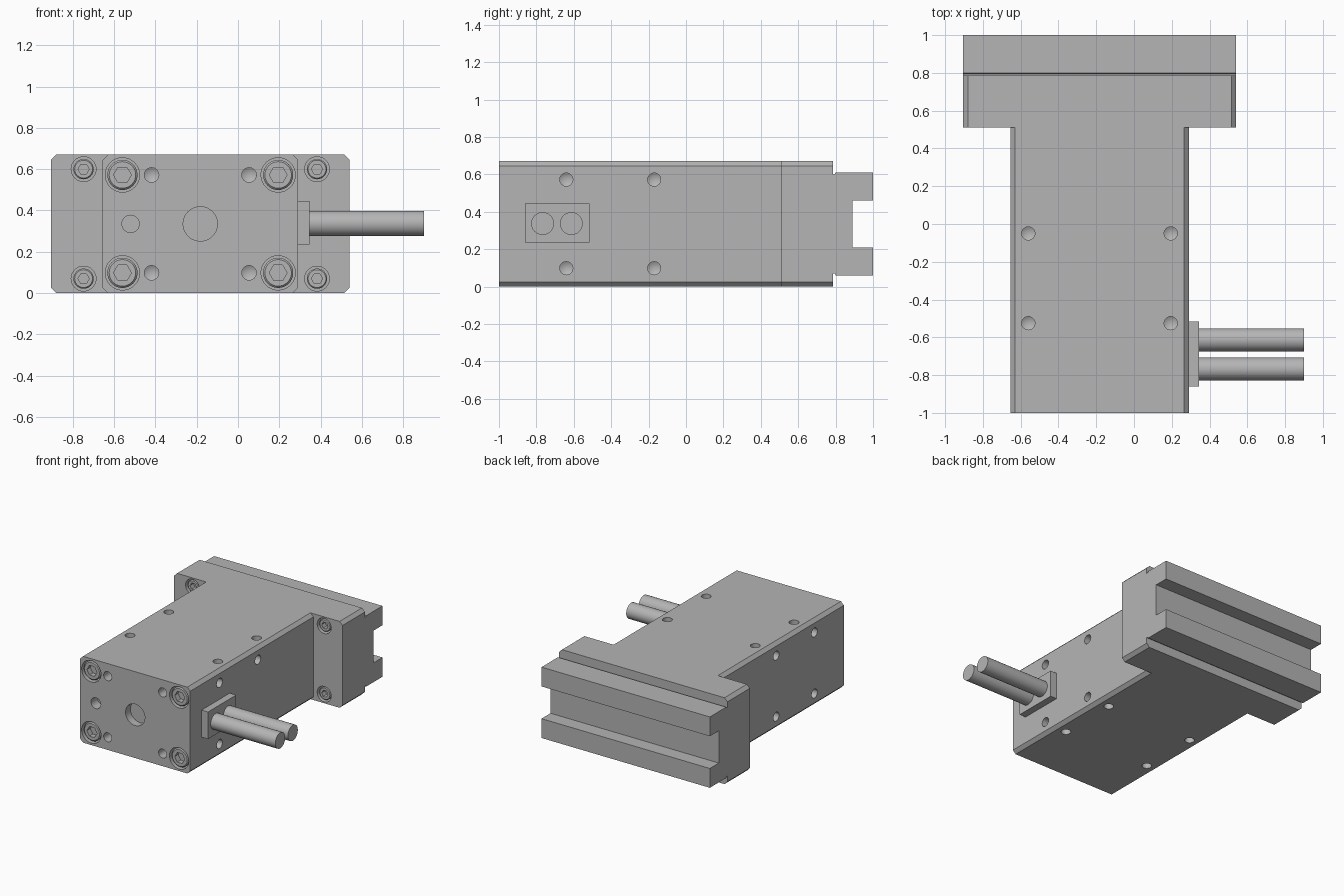
import bpy, bmesh, math
from mathutils import Vector

if "Cube" in bpy.data.objects:
    bpy.data.objects.remove(bpy.data.objects["Cube"], do_unlink=True)

steel = bpy.data.materials.new("steel grey")
steel.use_nodes = True
GREY = (0.46, 0.46, 0.46, 1)
steel.diffuse_color = GREY
steel.node_tree.nodes["Principled BSDF"].inputs["Base Color"].default_value = GREY


def finish(bm, name, helper=False):
    bmesh.ops.recalc_face_normals(bm, faces=bm.faces)
    mesh = bpy.data.meshes.new(name)
    bm.to_mesh(mesh)
    bm.free()
    mesh.materials.append(steel)
    obj = bpy.data.objects.new(name, mesh)
    bpy.context.collection.objects.link(obj)
    obj.hide_render = helper
    return obj


def prism(name, points, offset, helper=False):
    """Extrude a closed outline by the offset vector."""
    bm = bmesh.new()
    face = bm.faces.new([bm.verts.new(p) for p in points])
    out = bmesh.ops.extrude_face_region(bm, geom=[face])["geom"]
    bmesh.ops.translate(bm, vec=offset,
                        verts=[v for v in out if isinstance(v, bmesh.types.BMVert)])
    return finish(bm, name, helper)


def lathe(bm, origin, axis, profile, sides=32):
    """Add a closed solid of (radius, distance along axis) rings."""
    turn = Vector(axis).to_track_quat('Z', 'Y')
    rings = []
    for r, d in profile:
        angles = [2 * math.pi * i / sides for i in range(sides)] if r else [0]
        rings.append([bm.verts.new(Vector(origin) + turn @ Vector(
            (r * math.cos(a), r * math.sin(a), d))) for a in angles])
    for a, b in zip(rings, rings[1:]):
        for i in range(sides):
            j = (i + 1) % sides
            bm.faces.new((a[i], a[j], b[0]) if len(b) == 1 else (a[i], a[j], b[j], b[i]))
    for ring in (rings[0], rings[-1]):
        if len(ring) > 1:
            bm.faces.new(ring)


def boolean(obj, tool, operation):
    mod = obj.modifiers.new(operation.lower(), 'BOOLEAN')
    mod.operation, mod.object, mod.solver = operation, tool, 'EXACT'
    bpy.context.view_layer.objects.active = obj
    bpy.ops.object.modifier_apply(modifier=mod.name)
    bpy.data.objects.remove(tool, do_unlink=True)


def smooth(obj):
    bpy.ops.object.select_all(action='DESELECT')
    obj.select_set(True)
    bpy.context.view_layer.objects.active = obj
    bpy.ops.object.shade_smooth_by_angle(angle=math.radians(30))


HEIGHT, MID, CHAMFER = 0.67, 0.335, 0.025


def chamfered_block(name, x0, x1, y0, y1):
    c, h = CHAMFER, HEIGHT
    outline = [(x0 + c, 0), (x1 - c, 0), (x1, c), (x1, h - c),
               (x1 - c, h), (x0 + c, h), (x0, h - c), (x0, c)]
    return prism(name, [(x, y0, z) for x, z in outline], (0, y1 - y0, 0))


# Main housing with the wide mounting flange
X0, X1 = -0.655, 0.29
CX = (X0 + X1) / 2
FX0, FX1 = -0.905, 0.54
FRONT, FLANGE, STEP = -1, 0.51, 0.785
housing = chamfered_block("housing", X0, X1, FRONT, 0.65)
boolean(housing, chamfered_block("flange", FX0, FX1, FLANGE, STEP), 'UNION')

# Slotted rail across the back, mirrored about the middle height
half = [(0.77, 0.265), (0.795, 0.265), (0.80, 0.275), (1, 0.275), (1, 0.125), (0.89, 0.125)]
outline = [(y, MID + z) for y, z in half] + [(y, MID - z) for y, z in reversed(half)]
prism("back_rail", [(FX0, y, z) for y, z in outline], (FX1 - FX0, 0, 0))

# Drilled holes
cut = bmesh.new()
DRILL = [(0.035, -0.01), (0.035, 0.09), (0, 0.11)]
BACK = (0, 1, 0)
lathe(cut, (CX, FRONT, MID), BACK, [(0.083, -0.01), (0.083, 0.06)], 48)
lathe(cut, (-0.52, FRONT, MID), BACK, [(0.042, -0.01), (0.042, 0.08)])
for s in (-1, 1):
    for t in (-1, 1):
        lathe(cut, (CX + s * 0.236, FRONT, MID + t * 0.237), BACK, DRILL)
    for y in (-0.05, -0.525):
        for z, down in ((HEIGHT, -1), (0, 1)):
            lathe(cut, (CX + s * 0.377, y, z), (0, 0, down), DRILL)
    for y in (-0.17, -0.64):
        for t in (-1, 1):
            lathe(cut, (X1 if s > 0 else X0, y, MID + t * 0.237), (-s, 0, 0), DRILL)

# Socket screws sunk in counterbores
heads, sockets = bmesh.new(), bmesh.new()


def screw(x, y, z, bore, head, hexagon):
    lathe(cut, (x, y, z), BACK, [(bore, -0.01), (bore, 0.1)])
    lathe(heads, (x, y, z), BACK,
          [(head * 0.88, 0.008), (head, 0.008 + head * 0.12), (head, 0.105)])
    lathe(sockets, (x, y, z), BACK, [(hexagon, -0.01), (hexagon, 0.05)], 6)


for s in (-1, 1):
    for t in (-1, 1):
        screw(CX + s * 0.377, FRONT, MID + t * 0.237, 0.083, 0.073, 0.043)
        screw(CX + s * 0.565, FLANGE, MID + t * 0.265, 0.06, 0.049, 0.027)

boolean(housing, finish(cut, "hole_cutter", True), 'DIFFERENCE')
smooth(housing)
screws = finish(heads, "socket_screws")
boolean(screws, finish(sockets, "socket_cutter", True), 'DIFFERENCE')
smooth(screws)

# Cable outlet plate and two cables
prism("cable_plate", [(X1 - 0.005, y, z) for y, z in
      ((-0.86, 0.235), (-0.515, 0.235), (-0.515, 0.445), (-0.86, 0.445))], (0.06, 0, 0))
for name, y in (("front_cable", -0.767), ("rear_cable", -0.613)):
    bm = bmesh.new()
    lathe(bm, (0.34, y, 0.337), (1, 0, 0), [(0.061, 0), (0.061, 0.56)])
    smooth(finish(bm, name))
